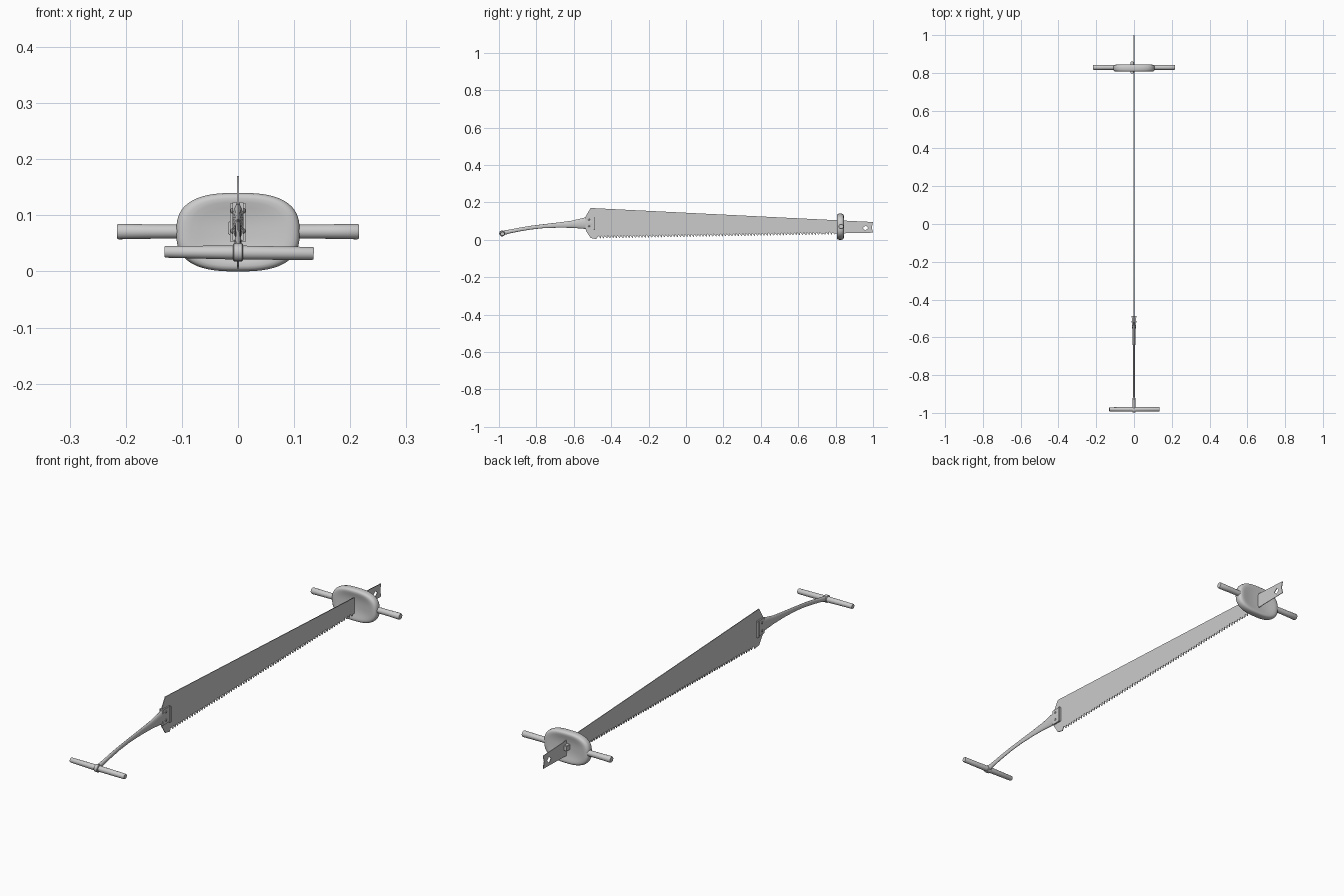
import bpy, bmesh, math
from mathutils import Vector, Matrix

if "Cube" in bpy.data.objects:
    bpy.data.objects.remove(bpy.data.objects["Cube"])


def finish(name, bm, smooth=True):
    bmesh.ops.recalc_face_normals(bm, faces=bm.faces)
    me = bpy.data.meshes.new(name)
    bm.to_mesh(me)
    bm.free()
    ob = bpy.data.objects.new(name, me)
    bpy.context.collection.objects.link(ob)
    if smooth:
        bpy.ops.object.select_all(action='DESELECT')
        ob.select_set(True)
        bpy.context.view_layer.objects.active = ob
        bpy.ops.object.shade_smooth_by_angle(angle=math.radians(40))
    return ob


def loft(name, rings):
    """Bridge a list of equal-length closed rings and cap both ends."""
    bm = bmesh.new()
    vs = [[bm.verts.new(p) for p in r] for r in rings]
    n = len(vs[0])
    for a, b in zip(vs, vs[1:]):
        for i in range(n):
            j = (i + 1) % n
            bm.faces.new((a[i], a[j], b[j], b[i]))
    bm.faces.new(vs[0])
    bm.faces.new(vs[-1])
    return finish(name, bm)


def rod(name, a, b, radii, seg=20):
    """Round bar from a to b; radii is a list of (fraction, radius)."""
    a, b = Vector(a), Vector(b)
    q = (b - a).to_track_quat('Z', 'Y')
    rings = [[a.lerp(b, t) + q @ Vector((r * math.cos(k * math.tau / seg),
              r * math.sin(k * math.tau / seg), 0)) for k in range(seg)] for t, r in radii]
    return loft(name, rings)


def box(name, centre, size, bevel=0.0):
    bm = bmesh.new()
    bmesh.ops.create_cube(bm, size=1, matrix=Matrix.Translation(centre) @ Matrix.Diagonal((*size, 1)))
    if bevel:
        bmesh.ops.bevel(bm, geom=bm.edges[:], offset=bevel, segments=2, affect='EDGES')
    return finish(name, bm, False)


def plate(name, loops, thick):
    """Flat sheet in the YZ plane; loops after the first are holes."""
    cu = bpy.data.curves.new(name, 'CURVE')
    cu.dimensions, cu.fill_mode, cu.extrude = '2D', 'BOTH', thick / 2
    for pts in loops:
        s = cu.splines.new('POLY')
        s.points.add(len(pts) - 1)
        for p, (y, z) in zip(s.points, pts):
            p.co = (y, z, 0, 1)
        s.use_cyclic_u = True
    tmp = bpy.data.objects.new(name + "_outline", cu)
    bpy.context.collection.objects.link(tmp)
    dg = bpy.context.evaluated_depsgraph_get()
    me = bpy.data.meshes.new_from_object(tmp.evaluated_get(dg))
    bpy.data.objects.remove(tmp)
    me.transform(Matrix(((0, 0, 1, 0), (1, 0, 0, 0), (0, 1, 0, 0), (0, 0, 0, 1))))
    me.name = name
    ob = bpy.data.objects.new(name, me)
    bpy.context.collection.objects.link(ob)
    return ob


# Tapered blade with a toothed lower edge and a square hole in the tip
outline = [(1.0, 0.038), (0.993, 0.066), (1.0, 0.095), (-0.51, 0.17),
           (-0.535, 0.128), (-0.535, 0.048), (-0.51, 0.010), (-0.48, 0.004)]
teeth, y0, y1 = 74, -0.47, 0.80
pitch = (y1 - y0) / teeth
for i in range(teeth):
    y = y0 + i * pitch
    z = 0.008 + 0.021 * i / teeth
    outline += [(y, z + 0.013), (y + pitch * 0.7, z), (y + pitch * 0.85, z)]
outline += [(0.80, 0.034)]
hole = [(0.945, 0.063), (0.958, 0.049), (0.974, 0.063), (0.961, 0.077)]
plate("saw_blade", [outline, hole], 0.003)

# Curved upper handle stem: y, z, half width, half height
stem = [(-0.500, 0.090, 0.010, 0.034), (-0.530, 0.089, 0.010, 0.032),
        (-0.560, 0.087, 0.009, 0.027), (-0.610, 0.083, 0.0075, 0.019),
        (-0.680, 0.079, 0.0055, 0.014), (-0.760, 0.073, 0.005, 0.0105),
        (-0.830, 0.065, 0.005, 0.010), (-0.890, 0.055, 0.006, 0.010),
        (-0.940, 0.045, 0.007, 0.010), (-0.972, 0.038, 0.008, 0.012)]
N = 20
rings = []
for i, (y, z, hx, hz) in enumerate(stem):
    a, b = stem[max(i - 1, 0)], stem[min(i + 1, len(stem) - 1)]
    d = Vector((0, b[0] - a[0], b[1] - a[1])).normalized()
    up = Vector((0, d.z, -d.y)) if i else Vector((0, 0, 1))
    rings.append([Vector((hx * math.cos(k * math.tau / N), y, z))
                  + up * hz * math.sin(k * math.tau / N) for k in range(N)])
loft("handle_stem", rings)

# Eye at the end of the stem and the cross bar through it
rod("handle_eye", (-0.009, -0.983, 0.034), (0.009, -0.983, 0.034),
    [(0, 0.014), (0.1, 0.016), (0.9, 0.016), (1, 0.014)])
rod("handle_bar", (-0.131, -0.981, 0.035), (0.135, -0.981, 0.032),
    [(0, 0.0095), (0.01, 0.0105), (0.5, 0.0125), (0.99, 0.0115), (1, 0.0105)])

# Fork cheeks, lips and rivets clamping the blade
for s, side in ((-1, "left"), (1, "right")):
    box("fork_cheek_" + side, (s * 0.006, -0.513, 0.089), (0.007, 0.05, 0.070), 0.001)
    box("fork_lip_" + side, (s * 0.0095, -0.490, 0.087), (0.010, 0.008, 0.070), 0.001)
for z in (0.108, 0.072):
    rod("fork_rivet", (-0.013, -0.518, z), (0.013, -0.518, z),
        [(0, 0.003), (0.08, 0.005), (0.92, 0.005), (1, 0.003)], 12)

# Dished lower grip block, rounded-rectangle shape
CY, CZ, SEG = 0.825, 0.070, 64


def grip_ring(scale, y):
    pts = []
    for k in range(SEG):
        c, s = math.cos(k * math.tau / SEG), math.sin(k * math.tau / SEG)
        e = 2 / 2.7
        pts.append((0.11 * scale * math.copysign(abs(c) ** e, c), CY + y,
                    CZ + 0.07 * scale * math.copysign(abs(s) ** e, s)))
    return pts


half = [(0.03, 0.0105), (0.25, 0.011), (0.45, 0.0125), (0.62, 0.015), (0.76, 0.0175),
        (0.86, 0.0185), (0.93, 0.017), (0.975, 0.0135), (1.0, 0.006)]
profile = [(s, -t) for s, t in half] + [(s, t) for s, t in reversed(half)]
loft("grip_block", [grip_ring(s, t) for s, t in profile])

# Side grips of the lower block
for s, side in ((-1, "left"), (1, "right")):
    rod("grip_rod_" + side, (s * 0.10, CY + 0.004, 0.071), (s * 0.216, CY + 0.004, 0.071),
        [(0, 0.0125), (0.5, 0.0128), (0.97, 0.0138), (1, 0.012)])

# Wedge locking the block to the blade
box("grip_wedge", (-0.010, 0.828, 0.077), (0.016, 0.062, 0.024), 0.002)
